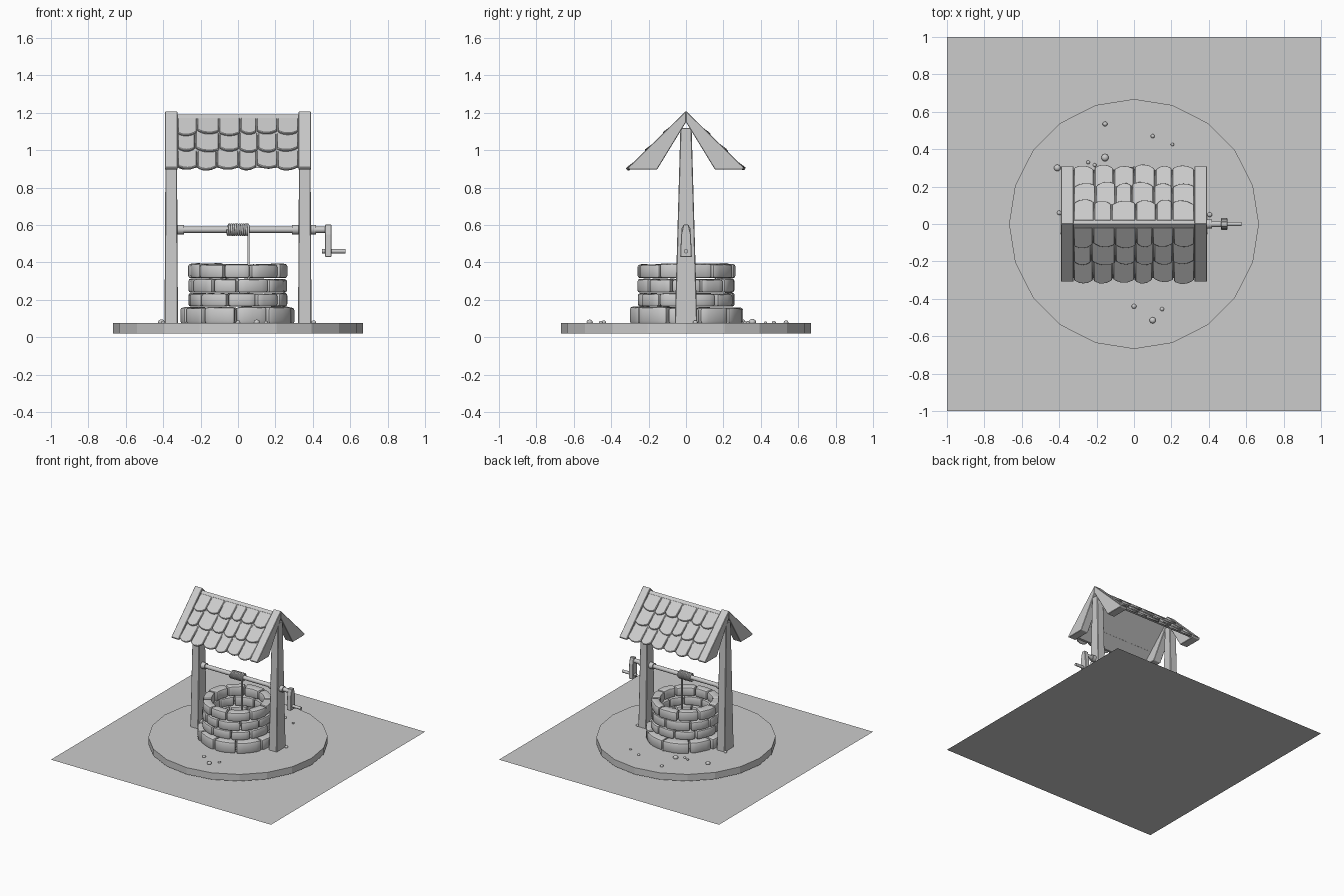
import bpy, bmesh, math, random
from mathutils import Vector, Matrix

if "Cube" in bpy.data.objects:
    bpy.data.objects.remove(bpy.data.objects["Cube"])

random.seed(4)
rnd = random.uniform


def finish(name, bm, bevel=0.0, segs=1, smooth=None):
    """Clean up, bevel the sharp edges and turn a bmesh into an object."""
    bmesh.ops.recalc_face_normals(bm, faces=bm.faces[:])
    if bevel:
        edges = [e for e in bm.edges if e.calc_face_angle(0) > math.radians(40)]
        bmesh.ops.bevel(bm, geom=edges, offset=bevel, segments=segs,
                        profile=0.5, affect='EDGES', clamp_overlap=True)
    me = bpy.data.meshes.new(name)
    bm.to_mesh(me)
    bm.free()
    ob = bpy.data.objects.new(name, me)
    bpy.context.collection.objects.link(ob)
    if smooth:
        bpy.ops.object.select_all(action='DESELECT')
        ob.select_set(True)
        bpy.context.view_layer.objects.active = ob
        bpy.ops.object.shade_smooth_by_angle(angle=math.radians(smooth))
    return ob


def loft(bm, rings):
    """Skin a list of closed rings of points and cap both ends."""
    vs = [[bm.verts.new(p) for p in ring] for ring in rings]
    n = len(vs[0])
    for a, b in zip(vs, vs[1:]):
        for i in range(n):
            bm.faces.new((a[i], a[(i + 1) % n], b[(i + 1) % n], b[i]))
    bm.faces.new(vs[0])
    bm.faces.new(vs[-1])


def rod(bm, x0, x1, r, z, n=12):
    """Cylinder along x."""
    ring = [(r * math.cos(2 * math.pi * i / n), z + r * math.sin(2 * math.pi * i / n)) for i in range(n)]
    loft(bm, [[(x, y, zz) for y, zz in ring] for x in (x0, x1)])


def plate(bm, x0, x1, prof):
    """Extrude a y-z profile along x."""
    loft(bm, [[(x, y, z) for y, z in prof] for x in (x0, x1)])


# ground sheet and round base
bm = bmesh.new()
bmesh.ops.create_grid(bm, x_segments=1, y_segments=1, size=1)
finish("ground_sheet", bm)
bm = bmesh.new()
bmesh.ops.create_cone(bm, cap_ends=True, segments=20, radius1=0.668, radius2=0.668, depth=0.055,
                      matrix=Matrix.Translation((0, 0, 0.0475)) @ Matrix.Rotation(math.pi / 2, 4, 'Z'))
finish("round_base", bm)

# stone courses of the well wall: z bottom, z top, inner and outer radius, first seam
courses = [(0.072, 0.164, 0.19, 0.303, 0), (0.164, 0.238, 0.192, 0.262, 19),
           (0.238, 0.316, 0.192, 0.265, 2), (0.316, 0.396, 0.19, 0.263, 17)]
for k, (z0, z1, ri, ro, phase) in enumerate(courses):
    bm = bmesh.new()
    n = 10
    seams = [math.radians(-90 + phase + 36 * i + rnd(-5, 5)) for i in range(n)]
    for i in range(n):
        a0 = seams[i] + 0.012
        a1 = seams[(i + 1) % n] + (2 * math.pi if i == n - 1 else 0) - 0.012
        inn, out, top = ri + rnd(-.008, .006), ro + rnd(-.007, .005), z1 - rnd(.001, .007)
        rings = []
        for j in range(5):
            a = a0 + (a1 - a0) * j / 4
            c, s = math.cos(a), math.sin(a)
            o = out + rnd(-.003, .003)
            t = top + rnd(-.002, .002)
            rings.append([(inn * c, inn * s, z0), (o * c, o * s, z0),
                          (o * c, o * s, t), (inn * c, inn * s, t)])
        loft(bm, rings)
    finish(f"stone_course_{k + 1}", bm, 0.014, 2, 35)

# posts and gable rafters, mirrored left and right
for side, name in ((-1, "left"), (1, "right")):
    bm = bmesh.new()
    loft(bm, [[(side * (0.357 + dx * w), dy * d, z) for dx, dy in ((-1, -1), (1, -1), (1, 1), (-1, 1))]
              for z, w, d in ((0.07, 0.036, 0.06), (1.12, 0.03, 0.03))])
    finish(f"{name}_post", bm, 0.004)
    for s, end in ((-1, "front"), (1, "back")):
        bm = bmesh.new()
        plate(bm, side * 0.324, side * 0.39,
              [(0, 1.21), (s * 0.31, 0.907), (s * 0.302, 0.896), (s * 0.155, 0.896), (0, 1.15)])
        finish(f"{name}_{end}_rafter", bm, 0.003)

# roof boards and shingles
for s, end in ((-1, "front"), (1, "back")):
    bm = bmesh.new()
    plate(bm, -0.33, 0.33, [(0, 1.19), (s * 0.29, 0.906), (s * 0.272, 0.906), (0, 1.165)])
    finish(f"{end}_roof_board", bm)

    down, up = Vector((0, s * 0.713, -0.70)), Vector((0, s * 0.70, 0.713))
    ridge = Vector((0, 0, 1.186))
    bm = bmesh.new()
    for row in range(3):
        xs = [-0.324] + [-0.324 + 0.108 * i + rnd(-.014, .014) for i in range(1, 6)] + [0.324]
        for x0, x1 in zip(xs, xs[1:]):
            v0 = 0.022 + 0.135 * row - (0.02 if row else 0)
            v1 = 0.158 + 0.132 * row + rnd(-.008, .008)
            skew, lift = rnd(-.008, .008), rnd(-.003, .003)
            x0, x1 = x0 + 0.002, x1 - 0.002
            # outline with a rounded lower edge
            pts = [(x0, v0), (x1, v0)]
            for t in (1, 0.9, 0.7, 0.5, 0.3, 0.1, 0):
                u = 2 * t - 1
                pts.append((x0 + (x1 - x0) * t, v1 - 0.024 * abs(u) ** 2.5 + skew * u))
            rings = []
            for thick in (-0.012, 0.005):
                rings.append([ridge + Vector((x, 0, 0)) + down * v
                              + up * (thick + (0.017 + lift) * (v - v0) / (v1 - v0)) for x, v in pts])
            loft(bm, rings)
    finish(f"{end}_shingles", bm, 0.004, 1, 35)

# windlass axle with collars
bm = bmesh.new()
rod(bm, -0.33, 0.47, 0.017, 0.575)
for x0, x1 in ((-0.326, -0.29), (0.29, 0.326), (0.39, 0.418)):
    rod(bm, x0, x1, 0.025, 0.575)
finish("axle", bm, smooth=40)

# rope wound on the axle and hanging into the well
cu = bpy.data.curves.new("rope", 'CURVE')
cu.dimensions = '3D'
cu.bevel_depth = 0.0065
cu.bevel_resolution = 1
turns, per = 10, 14
path = []
for i in range(turns * per + 1):
    a = math.pi + 2 * math.pi * i / per
    path.append((-0.056 + 0.112 * i / (turns * per), 0.028 * math.cos(a), 0.575 + 0.028 * math.sin(a)))
path.append((0.056, -0.028, 0.16))
sp = cu.splines.new('POLY')
sp.points.add(len(path) - 1)
for p, co in zip(sp.points, path):
    p.co = (*co, 1)
cu.use_fill_caps = True
bpy.context.collection.objects.link(bpy.data.objects.new("rope", cu))

# crank arm and handle
bm = bmesh.new()
plate(bm, 0.464, 0.5, [(-0.031, 0.43), (0.031, 0.43), (0.026, 0.55), (0.014, 0.602),
                       (-0.014, 0.602), (-0.026, 0.55)])
finish("crank_arm", bm, 0.003)
bm = bmesh.new()
rod(bm, 0.45, 0.575, 0.0115, 0.46)
finish("crank_handle", bm, smooth=40)

# pebbles on the base: x, y, radius
bm = bmesh.new()
for x, y, r in ((-.155, .535, .013), (.1, .47, .011), (.205, .425, .009), (-.155, .355, .02),
                (-.41, .3, .018), (-.245, .33, .01), (-.21, .315, .01), (0, .295, .012),
                (-.4, .06, .012), (.405, .05, .013), (0, -.44, .013), (.15, -.455, .011), (.1, -.515, .017)):
    bmesh.ops.create_icosphere(bm, subdivisions=2, radius=r,
                               matrix=Matrix.Translation((x, y, 0.075 + r * 0.35)) @ Matrix.Diagonal((1, 1, 0.8, 1)))
finish("pebbles", bm, smooth=40)
